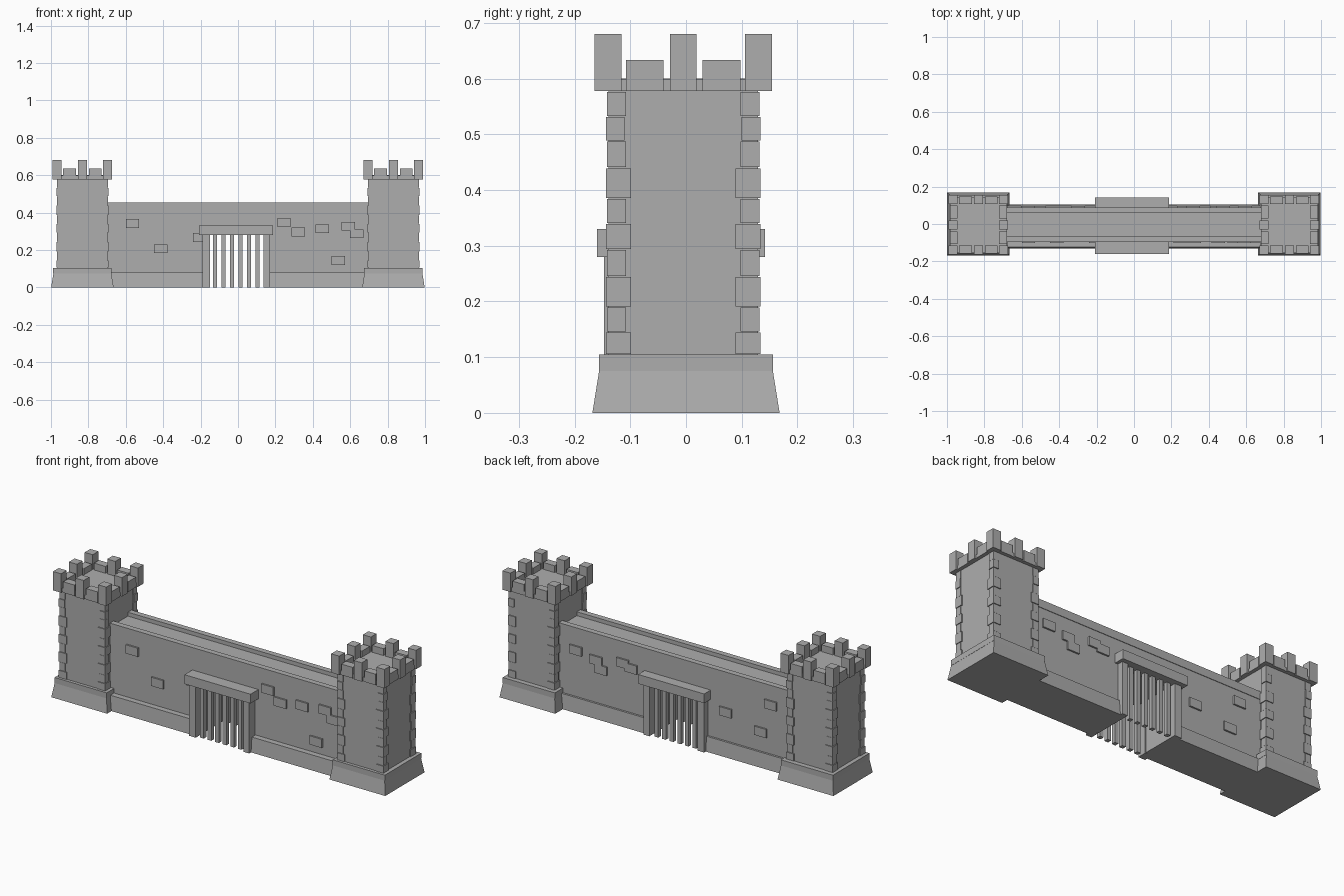
import bpy, bmesh

cube = bpy.data.objects.get("Cube")
if cube:
    bpy.data.objects.remove(cube, do_unlink=True)

stone = bpy.data.materials.new("grey stone")
stone.use_nodes = True
GREY = (0.42, 0.42, 0.42, 1)
stone.diffuse_color = GREY
stone.node_tree.nodes["Principled BSDF"].inputs["Base Color"].default_value = GREY


def add_box(bm, x, y, z, taper=0):
    """Box between (low, high) pairs; taper pulls the top edges inward."""
    verts = bmesh.ops.create_cube(bm, size=1)["verts"]
    for v in verts:
        sx, sy, top = v.co.x > 0, v.co.y > 0, v.co.z > 0
        t = taper if top else 0
        v.co = (x[sx] + (-t if sx else t), y[sy] + (-t if sy else t), z[top])


def make(name, boxes):
    bm = bmesh.new()
    for b in boxes:
        add_box(bm, *b)
    me = bpy.data.meshes.new(name)
    bm.to_mesh(me)
    bm.free()
    me.materials.append(stone)
    ob = bpy.data.objects.new(name, me)
    bpy.context.scene.collection.objects.link(ob)
    return ob


def span(c, half):
    return (c - half, c + half)


# Towers
ROWS = [0.105, 0.145, 0.19, 0.245, 0.293, 0.34, 0.385, 0.44, 0.488, 0.532, 0.577]
WIDE = 0.045


def tower(side, cx):
    cy = -0.005
    make(side + "_tower_base", [
        (span(cx, 0.167), span(0, 0.168), (0, 0.075), 0.012),
        (span(cx, 0.156), span(0, 0.156), (0.075, 0.105))])
    make(side + "_tower_body", [(span(cx, 0.133), span(cy, 0.134), (0.1, 0.6))])

    # Corner stones, alternately long and short
    quoins = []
    for i in range(len(ROWS) - 1):
        size = WIDE if i % 2 == 0 and i < 8 else 0.034
        out = 0.139 if i % 2 == 0 else 0.137
        for sx in (-1, 1):
            for sy in (-1, 1):
                xs = sorted((cx + sx * out, cx + sx * (out - size)))
                ys = sorted((cy + sy * out, cy + sy * (out - size)))
                quoins.append((xs, ys, (ROWS[i] + 0.001, ROWS[i + 1] - 0.001)))
    make(side + "_corner_stones", quoins)

    # Roof deck with tall and low merlons around the edge
    make(side + "_tower_deck", [(span(cx, 0.15), span(cy, 0.15), (0.578, 0.599))])
    tall, low = [], []
    for i in (-1, 0, 1):
        for j in (-1, 0, 1):
            if i or j:
                tall.append((span(cx + i * 0.135, 0.024), span(cy + j * 0.135, 0.024),
                             (0.578, 0.68)))
    for s in (-1, 1):
        for t in (-1, 1):
            low.append((span(cx + s * 0.069, 0.034), span(cy + t * 0.132, 0.021), (0.578, 0.637)))
            low.append((span(cx + t * 0.132, 0.021), span(cy + s * 0.069, 0.034), (0.578, 0.633)))
    make(side + "_tall_merlons", tall)
    make(side + "_low_merlons", low)


tower("right", -0.832)
tower("left", 0.831)

# Curtain wall with the gate opening left free
FRONT, BACK = -0.093, 0.086
LEFT_END, RIGHT_END = 0.75, -0.75
GATE = (-0.15, 0.137)
wall_y = (FRONT, BACK)
make("curtain_wall", [
    ((RIGHT_END, GATE[0]), wall_y, (0, 0.41)),
    ((GATE[1], LEFT_END), wall_y, (0, 0.41)),
    (GATE, wall_y, (0.285, 0.41))])
make("wall_plinth", [
    ((RIGHT_END, GATE[0] - 0.01), (-0.131, 0.104), (0, 0.08), 0.007),
    ((GATE[1] + 0.01, LEFT_END), (-0.131, 0.104), (0, 0.08), 0.007)])
make("wall_walk", [((RIGHT_END, LEFT_END), (FRONT + 0.005, BACK - 0.005), (0.405, 0.432))])
make("wall_parapets", [
    ((RIGHT_END, LEFT_END), (FRONT - 0.003, FRONT + 0.028), (0.41, 0.453)),
    ((RIGHT_END, LEFT_END), (BACK - 0.028, BACK + 0.003), (0.41, 0.453))])

# Gate: lintel, posts and bars on both faces
make("gate_lintel", [((-0.208, 0.187), (-0.16, 0.142), (0.28, 0.33))])
rows = [(-0.147, -0.097), (0.07, 0.118)]
make("gate_posts", [(x, y, (0, 0.285)) for y in rows
                    for x in ((-0.191, GATE[0]), (GATE[1], 0.17))])
make("gate_bars", [(span(-0.123 + 0.0453 * i, 0.011), span(sum(y) / 2, 0.011), (0, 0.285))
                   for y in rows for i in range(6)])

# Loose stones standing proud of the wall: left x, top z
front_stones = [(-0.6, 0.365), (-0.45, 0.23), (-0.24, 0.29), (0.21, 0.37), (0.285, 0.32),
                (0.415, 0.337), (0.553, 0.35), (0.6, 0.31), (0.5, 0.167)]
back_stones = [(0.56, 0.355), (0.44, 0.333), (0.41, 0.29), (0.28, 0.36), (0.23, 0.345),
               (-0.335, 0.26), (-0.605, 0.37), (-0.545, 0.21)]
make("front_wall_stones", [((x, x + 0.072), (FRONT - 0.009, FRONT + 0.01), (z - 0.047, z))
                           for x, z in front_stones])
make("back_wall_stones", [((x, x + 0.072), (BACK - 0.01, BACK + 0.009), (z - 0.047, z))
                          for x, z in back_stones])
